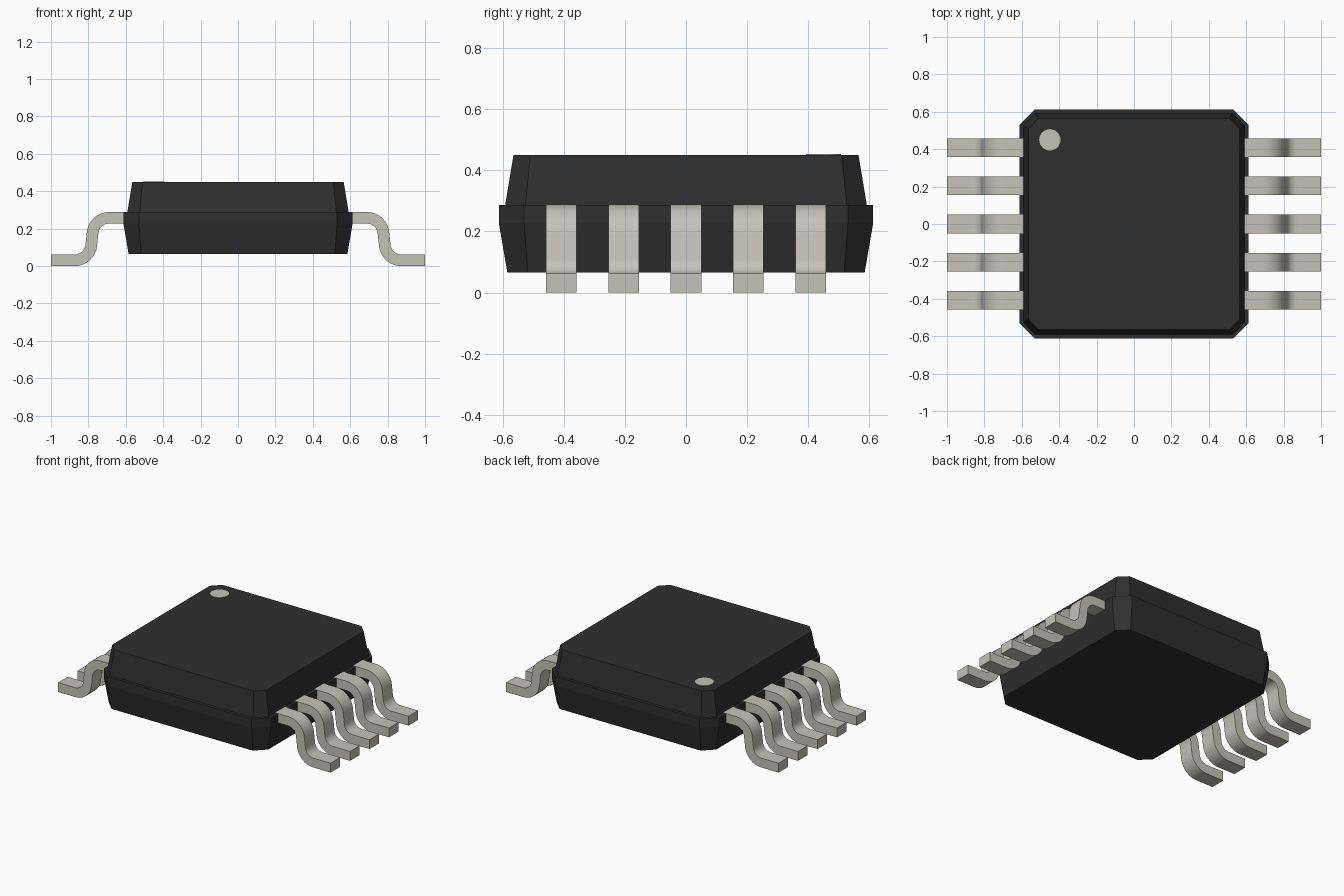
import bpy, bmesh, math

cube = bpy.data.objects.get("Cube")
if cube:
    bpy.data.objects.remove(cube, do_unlink=True)


def material(name, rgb):
    m = bpy.data.materials.new(name)
    m.use_nodes = True
    color = (*rgb, 1)
    m.diffuse_color = color
    m.node_tree.nodes["Principled BSDF"].inputs["Base Color"].default_value = color
    return m


BLACK = material("black_plastic", (0.028, 0.028, 0.028))
METAL = material("tinned_metal", (0.56, 0.55, 0.485))


def add_object(name, bm, mat):
    bmesh.ops.recalc_face_normals(bm, faces=bm.faces)
    mesh = bpy.data.meshes.new(name)
    bm.to_mesh(mesh)
    bm.free()
    mesh.materials.append(mat)
    obj = bpy.data.objects.new(name, mesh)
    bpy.context.collection.objects.link(obj)
    return obj


# Body: stacked square rings with cut corners (z, half width, end of straight edge)
RINGS = [(0.065, 0.585, 0.518), (0.228, 0.613, 0.53), (0.287, 0.613, 0.53),
         (0.287, 0.592, 0.526), (0.45, 0.565, 0.51)]
bm = bmesh.new()
loops = []
for z, h, c in RINGS:
    corners = [(h, -c), (h, c), (c, h), (-c, h), (-h, c), (-h, -c), (-c, -h), (c, -h)]
    loops.append([bm.verts.new((x, y, z)) for x, y in corners])
for low, high in zip(loops, loops[1:]):
    for i in range(8):
        j = (i + 1) % 8
        bm.faces.new((low[i], low[j], high[j], high[i]))
bm.faces.new(loops[0])
bm.faces.new(loops[-1])
add_object("body", bm, BLACK)

# Pin one marker: thin disc on the top face
bm = bmesh.new()
bmesh.ops.create_cone(bm, cap_ends=True, segments=32, radius1=0.057, radius2=0.057, depth=0.004)
bmesh.ops.translate(bm, verts=bm.verts, vec=(-0.45, 0.45, 0.451))
add_object("pin_one_marker", bm, METAL)

# Lead profile: two opposed bends joined by a slightly slanted shank
R, T, STEPS = 0.0875, 0.031, 10
UPPER, LOWER = (0.69, 0.17), (0.872, 0.1185)


def arc(center, radius, start, end):
    points = []
    for i in range(STEPS + 1):
        a = math.radians(start + (end - start) * i / STEPS)
        points.append((center[0] + radius * math.cos(a), center[1] + radius * math.sin(a)))
    return points


def lead_side(offset):
    upper = arc(UPPER, R + offset, 90, 7)
    lower = arc(LOWER, R - offset, 187, 270)
    return [(0.55, upper[0][1])] + upper + lower + [(1.0, lower[-1][1])]


def add_lead(name, side, y):
    bm = bmesh.new()
    sections = []
    for top, bottom in zip(lead_side(T), lead_side(-T)):
        section = [(top, -0.05), (top, 0.05), (bottom, 0.05), (bottom, -0.05)]
        sections.append([bm.verts.new((side * p[0], y + w, p[1])) for p, w in section])
    for a, b in zip(sections, sections[1:]):
        for i in range(4):
            j = (i + 1) % 4
            bm.faces.new((a[i], a[j], b[j], b[i]))
    bm.faces.new(sections[0])
    bm.faces.new(sections[-1])
    return add_object(name, bm, METAL)


leads = []
for side, label in ((1, "left"), (-1, "right")):
    for n in range(5):
        leads.append(add_lead(f"{label}_lead_{n + 1}", side, (n - 2) * 0.204))

# Smooth the bends and keep the lead edges crisp
bpy.ops.object.select_all(action='DESELECT')
for obj in leads:
    obj.select_set(True)
bpy.context.view_layer.objects.active = leads[0]
bpy.ops.object.shade_smooth_by_angle(angle=math.radians(30))
